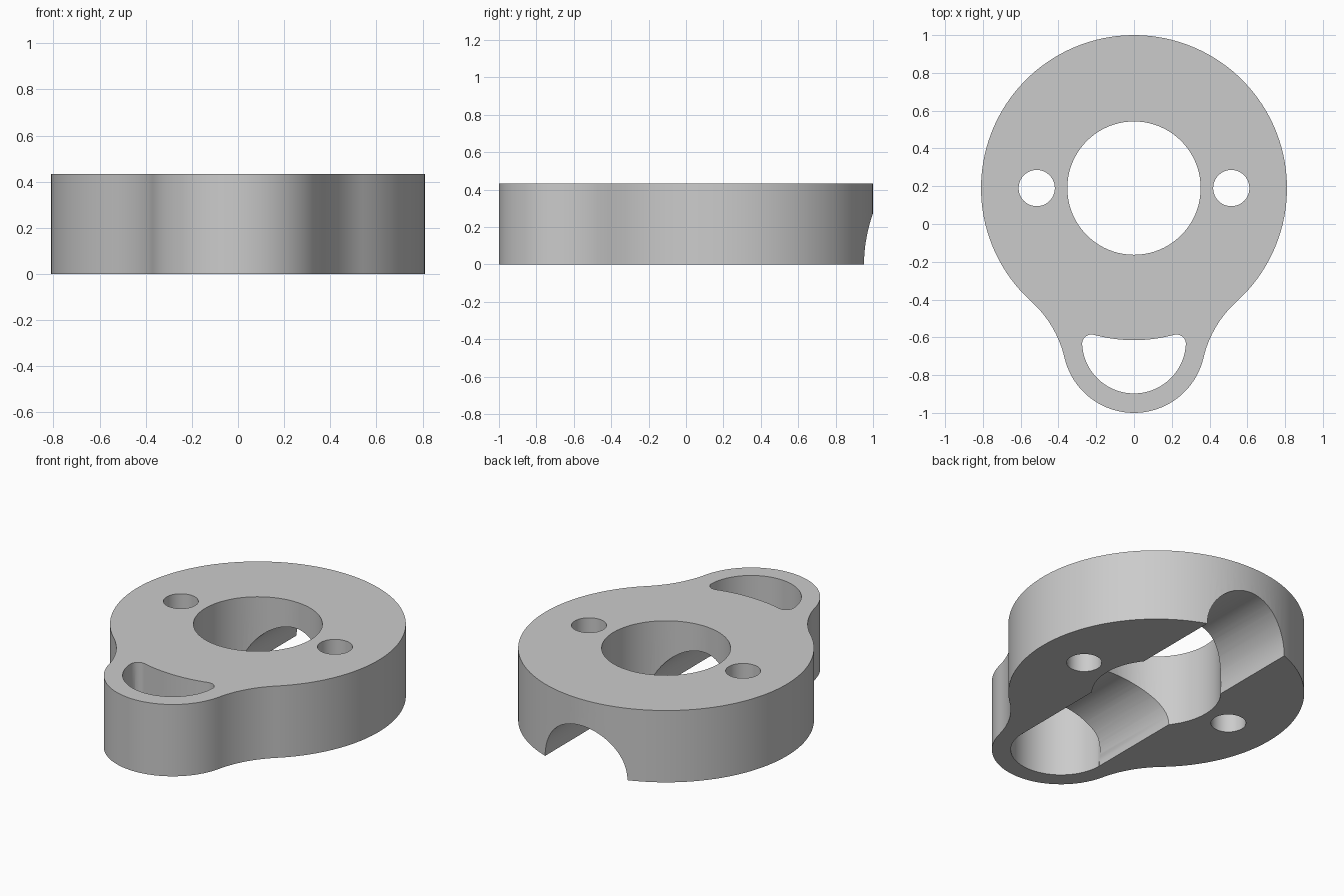
import bpy, bmesh, math
from mathutils import Matrix

if "Cube" in bpy.data.objects:
    bpy.data.objects.remove(bpy.data.objects["Cube"])

H = 0.434            # plate thickness
DISC_Y, DISC_R = 0.19, 0.81
LOBE_Y, LOBE_R = -0.622, 0.378
PI = math.pi


def arc(cx, cy, r, a0, a1, n):
    """Points along an arc from angle a0 to a1."""
    steps = [a0 + (a1 - a0) * i / n for i in range(n + 1)]
    return [(cx + r * math.cos(a), cy + r * math.sin(a)) for a in steps]


def blend_centre(from_disc, from_lobe):
    """Right-hand point at the given distances from both centres."""
    d = DISC_Y - LOBE_Y
    a = (from_disc ** 2 - from_lobe ** 2 + d * d) / (2 * d)
    return math.sqrt(from_disc ** 2 - a * a), DISC_Y - a


def prism(name, points, z0, z1):
    """Closed outline extruded upright."""
    clean = []
    for p in points:
        if not clean or math.dist(p, clean[-1]) > 1e-5:
            clean.append(p)
    if math.dist(clean[0], clean[-1]) < 1e-5:
        clean.pop()
    bm = bmesh.new()
    base = bm.faces.new([bm.verts.new((x, y, z0)) for x, y in clean])
    top = bmesh.ops.extrude_face_region(bm, geom=[base])["geom"]
    bmesh.ops.translate(bm, vec=(0, 0, z1 - z0),
                        verts=[v for v in top if isinstance(v, bmesh.types.BMVert)])
    bmesh.ops.recalc_face_normals(bm, faces=bm.faces)
    return to_object(name, bm)


def to_object(name, bm):
    mesh = bpy.data.meshes.new(name)
    bm.to_mesh(mesh)
    bm.free()
    obj = bpy.data.objects.new(name, mesh)
    bpy.context.collection.objects.link(obj)
    return obj


# Plate outline: disc and lobe joined by concave blends
blend = 0.58
bx, by = blend_centre(DISC_R + blend, LOBE_R + blend)
to_disc = math.atan2(DISC_Y - by, bx)
to_lobe = math.atan2(LOBE_Y - by, bx)
outline = (arc(0, DISC_Y, DISC_R, -to_disc, PI + to_disc, 96)
           + arc(-bx, by, blend, to_disc, to_lobe, 16)
           + arc(0, LOBE_Y, LOBE_R, PI + to_lobe, 2 * PI - to_lobe, 40)
           + arc(bx, by, blend, PI - to_lobe, PI - to_disc, 16))
plate = prism("mounting_plate", outline, 0, H)

# Crescent slot through the lobe, with rounded corners
slot_r, back_r, corner = 0.275, 0.805, 0.05
cx, cy = blend_centre(back_r + corner, slot_r - corner)
a_lobe = math.atan2(cy - LOBE_Y, cx)
a_disc = math.atan2(DISC_Y - cy, -cx)
a_back = math.atan2(cy - DISC_Y, cx)
slot = (arc(0, LOBE_Y, slot_r, PI - a_lobe, 2 * PI + a_lobe, 40)
        + arc(cx, cy, corner, a_lobe, a_disc, 10)
        + arc(0, DISC_Y, back_r, a_back, -PI - a_back, 16)
        + arc(-cx, cy, corner, PI - a_disc, PI - a_lobe, 10))
cutters = [prism("slot_cutter", slot, -0.5, 1)]

# Centre bore and two bolt holes
for name, x, r, n in (("bore_cutter", 0, 0.353, 80),
                      ("left_bolt_cutter", 0.515, 0.096, 40),
                      ("right_bolt_cutter", -0.515, 0.096, 40)):
    cutters.append(prism(name, arc(x, DISC_Y, r, 0, 2 * PI, n), -0.5, 1))

# Half-round channel along the underside, from the slot out through the back
channel_r, y0, y1 = 0.275, LOBE_Y, 1.3
channel = prism("channel_cutter", arc(0, 0, channel_r, 0, 2 * PI, 72), -y1, -y0)
channel.data.transform(Matrix.Rotation(PI / 2, 4, 'X'))
cutters.append(channel)

# Cut the plate
for c in cutters:
    c.hide_render = True
    mod = plate.modifiers.new(c.name, 'BOOLEAN')
    mod.operation = 'DIFFERENCE'
    mod.solver = 'EXACT'
    mod.object = c
bpy.context.view_layer.update()
cut = bpy.data.meshes.new_from_object(
    plate.evaluated_get(bpy.context.evaluated_depsgraph_get()))
plate.modifiers.clear()
plate.data = cut
for c in cutters:
    bpy.data.objects.remove(c)

# Grey finish
grey = bpy.data.materials.new("plain_grey")
grey.use_nodes = True
colour = (0.6, 0.6, 0.6, 1)
grey.diffuse_color = colour
grey.node_tree.nodes["Principled BSDF"].inputs["Base Color"].default_value = colour
plate.data.materials.clear()
plate.data.materials.append(grey)

bpy.ops.object.select_all(action='DESELECT')
plate.select_set(True)
bpy.context.view_layer.objects.active = plate
bpy.ops.object.shade_smooth_by_angle(angle=math.radians(30))
